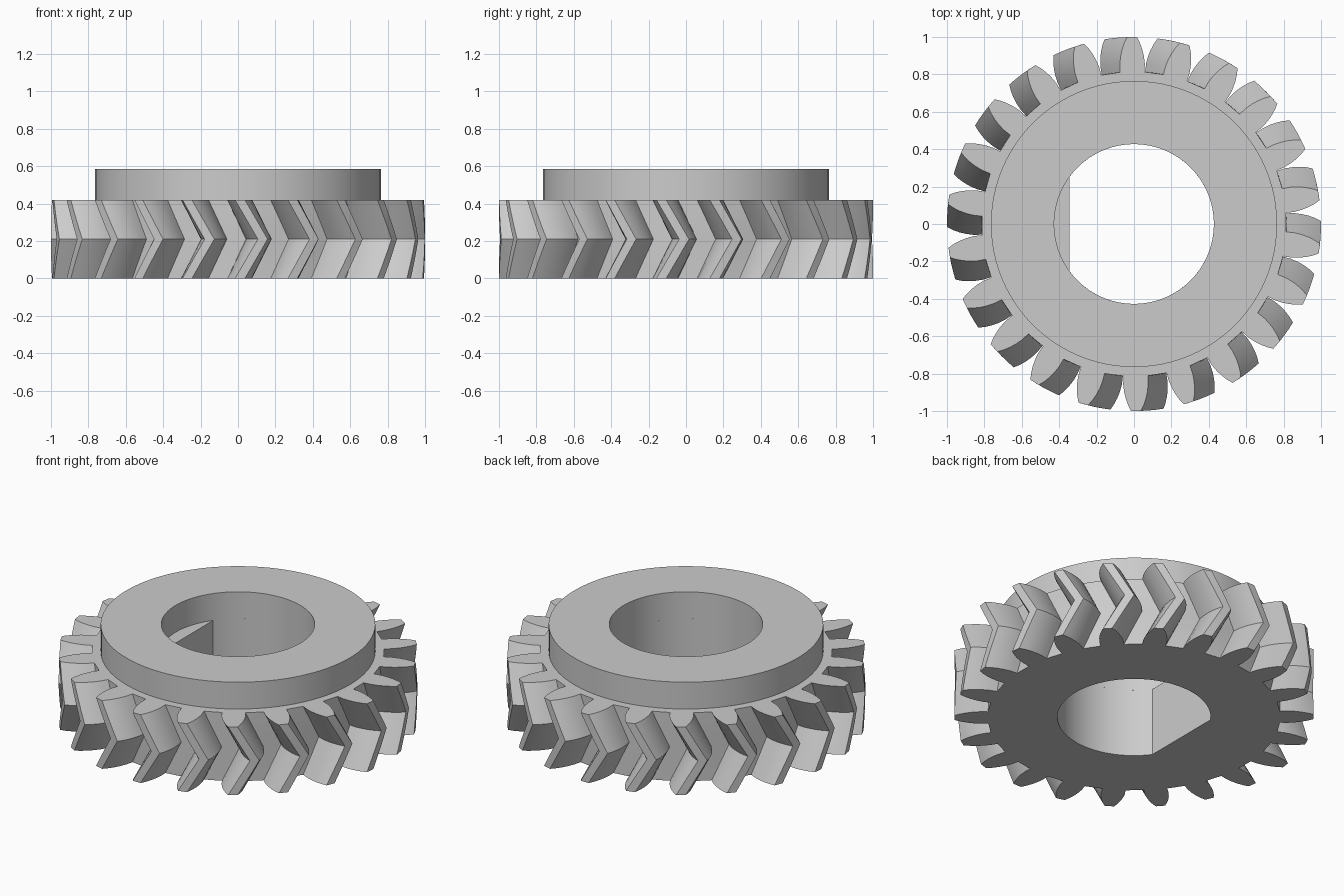
import bpy, bmesh
from math import radians, sin, cos, acos, pi

cube = bpy.data.objects.get("Cube")
if cube:
    bpy.data.objects.remove(cube, do_unlink=True)

TEETH = 22
PITCH = 360 / TEETH
PHASE = 90.6            # direction of one tooth on the end faces, degrees
TWIST = 7.0             # how far the middle of the tooth leads its ends
GEAR_H, HUB_H = 0.42, 0.585
HUB_R, BORE_R, FLAT_X = 0.765, 0.427, 0.345
# Half tooth: radius and half-angle in degrees
FLANK = [(0.815, 4.6), (0.86, 4.45), (0.9, 3.95), (0.935, 3.3), (0.97, 2.45), (1.0, 1.5)]

steel = bpy.data.materials.new("plain grey")
steel.use_nodes = True
grey = (0.6, 0.6, 0.6, 1)
steel.diffuse_color = grey
steel.node_tree.nodes["Principled BSDF"].inputs["Base Color"].default_value = grey


def polar(r, a):
    return r * cos(a), r * sin(a)


def tooth_outline(twist):
    points = []
    for i in range(TEETH):
        mid = PHASE + twist + i * PITCH
        points += [polar(r, radians(mid - h)) for r, h in FLANK]
        points += [polar(r, radians(mid + h)) for r, h in reversed(FLANK)]
    return points


def circle(r, n=96):
    return [polar(r, 2 * pi * i / n) for i in range(n)]


def d_outline(n=80):
    # Round bore with a flat on the -x side
    end = acos(-FLAT_X / BORE_R)
    return [polar(BORE_R, -end + 2 * end * i / n) for i in range(n + 1)]


def add_loop(bm, points, z):
    return [bm.verts.new((x, y, z)) for x, y in points]


def wall(bm, loops):
    for low, high in zip(loops, loops[1:]):
        for i in range(len(low)):
            j = (i + 1) % len(low)
            bm.faces.new((low[i], low[j], high[j], high[i]))


def cap(bm, outer, inner):
    edges = []
    for loop in (outer, inner):
        for i, v in enumerate(loop):
            w = loop[(i + 1) % len(loop)]
            edges.append(bm.edges.get((v, w)) or bm.edges.new((v, w)))
    bmesh.ops.triangle_fill(bm, use_beauty=True, use_dissolve=False,
                            edges=edges, normal=(0, 0, 1))


def build(name, outer_loops, hole, z0, z1):
    """Solid ring from stacked (outline, z) sections and a straight hole."""
    bm = bmesh.new()
    outer = [add_loop(bm, pts, z) for pts, z in outer_loops]
    inner = [add_loop(bm, hole, z) for z in (z0, z1)]
    wall(bm, outer)
    wall(bm, inner)
    cap(bm, outer[0], inner[0])
    cap(bm, outer[-1], inner[1])
    bmesh.ops.recalc_face_normals(bm, faces=bm.faces[:])
    mesh = bpy.data.meshes.new(name)
    bm.to_mesh(mesh)
    bm.free()
    mesh.materials.append(steel)
    obj = bpy.data.objects.new(name, mesh)
    bpy.context.collection.objects.link(obj)
    bpy.ops.object.select_all(action='DESELECT')
    obj.select_set(True)
    bpy.context.view_layer.objects.active = obj
    bpy.ops.object.shade_smooth_by_angle(angle=radians(25))
    return obj


# Herringbone toothed ring with a flatted bore
STEPS = 6
sections = []
for k in range(STEPS + 1):
    t = k / STEPS
    sections.append((tooth_outline(TWIST * (1 - abs(2 * t - 1))), GEAR_H * t))
build("toothed_ring", sections, d_outline(), 0, GEAR_H)

# Raised hub with a fully round bore
hub = circle(HUB_R)
build("hub", [(hub, GEAR_H), (hub, HUB_H)], circle(BORE_R), GEAR_H, HUB_H)
